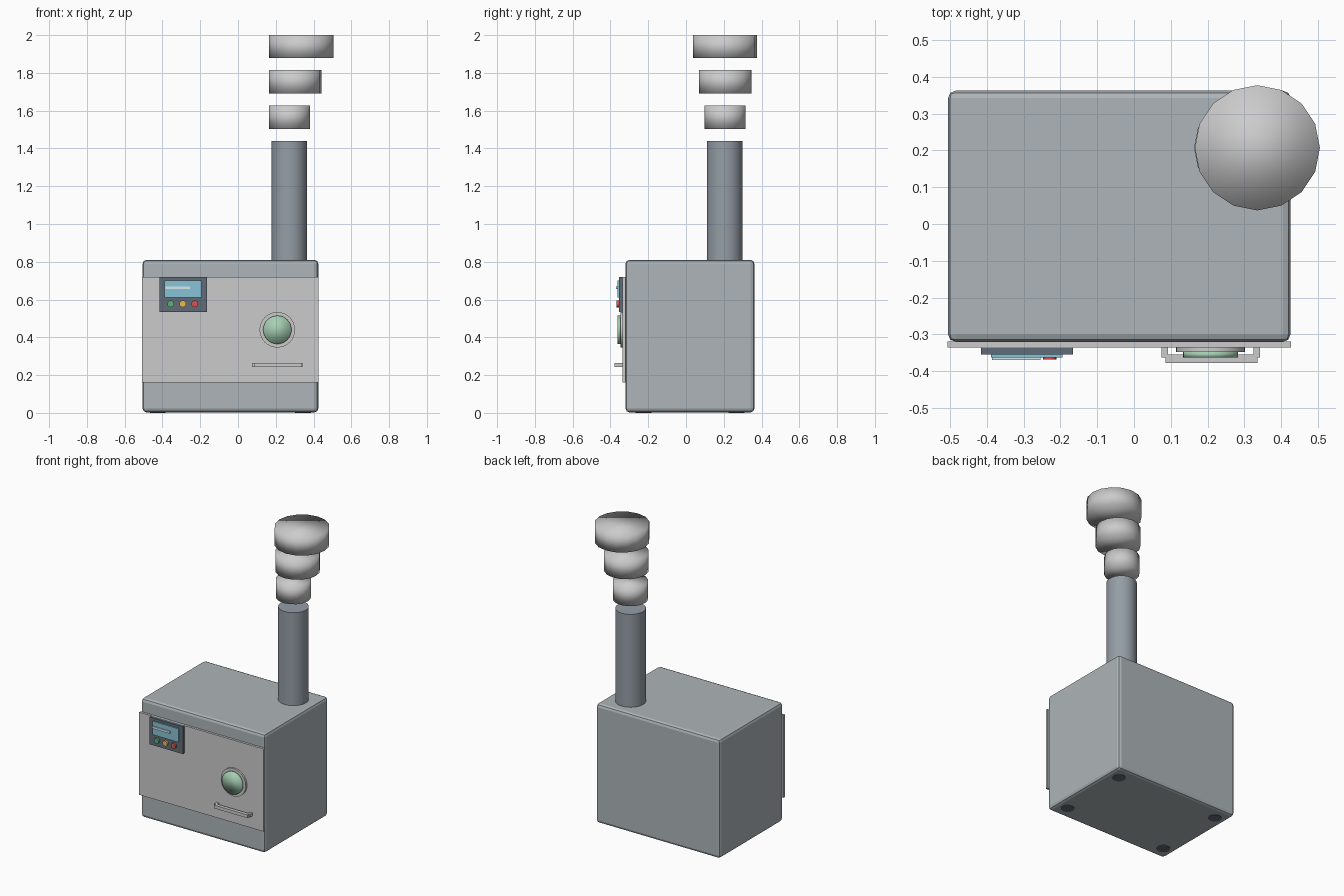
import bpy
from math import radians

if "Cube" in bpy.data.objects:
    bpy.data.objects.remove(bpy.data.objects["Cube"])


def material(name, rgb):
    m = bpy.data.materials.new(name)
    m.diffuse_color = (*rgb, 1)
    m.use_nodes = True
    m.node_tree.nodes["Principled BSDF"].inputs["Base Color"].default_value = m.diffuse_color
    return m


CASING = material("casing_grey", (0.42, 0.46, 0.48))
PIPE = material("pipe_grey", (0.30, 0.34, 0.38))
DARK = material("dark_panel", (0.12, 0.15, 0.18))
BLUE = material("screen_blue", (0.25, 0.55, 0.68))
PALE = material("pale_blue", (0.65, 0.82, 0.88))
GLASS = material("green_glass", (0.38, 0.62, 0.45))
GREEN = material("green", (0.10, 0.45, 0.20))
AMBER = material("amber", (0.85, 0.50, 0.08))
RED = material("red", (0.75, 0.08, 0.08))
LIGHT = material("smoke_grey", (0.72, 0.72, 0.72))


def box(name, x, y, z, mat=None, bevel=0, segments=2):
    """Box from (min, max) pairs on each axis."""
    spans = (x, y, z)
    bpy.ops.mesh.primitive_cube_add(size=1, location=[sum(s) / 2 for s in spans])
    ob = bpy.context.object
    ob.name = name
    ob.scale = [s[1] - s[0] for s in spans]
    bpy.ops.object.transform_apply(location=False, rotation=False, scale=True)
    if mat:
        ob.data.materials.append(mat)
    if bevel:
        mod = ob.modifiers.new("bevel", 'BEVEL')
        mod.width, mod.segments = bevel, segments
    return ob


def disc(name, centre, radius, span, axis='Z', mat=None, sides=32, full_smooth=False):
    """Cylinder along Z or Y, span is (min, max) along that axis."""
    mid = sum(span) / 2
    if axis == 'Z':
        loc, rot = (centre[0], centre[1], mid), (0, 0, 0)
    else:
        loc, rot = (centre[0], mid, centre[1]), (radians(90), 0, 0)
    bpy.ops.mesh.primitive_cylinder_add(vertices=sides, radius=radius,
                                        depth=span[1] - span[0], location=loc, rotation=rot)
    ob = bpy.context.object
    ob.name = name
    if mat:
        ob.data.materials.append(mat)
    if full_smooth:
        bpy.ops.object.shade_smooth()
    else:
        bpy.ops.object.shade_smooth_by_angle(angle=radians(35))
    return ob


# Casing, front door and feet
box("casing", (-0.505, 0.425), (-0.32, 0.362), (0.003, 0.81), CASING, bevel=0.02)
box("front_door", (-0.507, 0.427), (-0.335, -0.319), (0.16, 0.72))
for x, side in ((-0.425, "left"), (0.345, "right")):
    for y, end in ((-0.225, "front"), (0.267, "back")):
        disc(f"foot_{end}_{side}", (x, y), 0.042, (0, 0.04), mat=DARK, sides=16)

# Control panel
box("control_panel", (-0.415, -0.165), (-0.355, -0.333), (0.535, 0.72), DARK)
box("screen", (-0.388, -0.194), (-0.363, -0.353), (0.61, 0.702), BLUE)
box("screen_line", (-0.385, -0.254), (-0.37, -0.361), (0.655, 0.67), PALE)
for name, x, mat in (("green", -0.356, GREEN), ("amber", -0.292, AMBER), ("red", -0.229, RED)):
    disc(f"{name}_button", (x, 0.577), 0.018, (-0.368, -0.353), 'Y', mat, sides=16)

# Round window
disc("window_ring", (0.208, 0.44), 0.094, (-0.348, -0.333), 'Y', LIGHT)
disc("window_glass", (0.208, 0.44), 0.075, (-0.363, -0.346), 'Y', GLASS, full_smooth=True)

# Door handle
box("handle_bar", (0.085, 0.335), (-0.378, -0.355), (0.243, 0.265))
for x, side in ((0.075, "left"), (0.325, "right")):
    box(f"handle_post_{side}", (x, x + 0.017), (-0.378 + 0.016, -0.333), (0.243, 0.265))

# Chimney pipe and floating smoke puffs
disc("chimney", (0.272, 0.205), 0.094, (0.79, 1.44), mat=PIPE)
puffs = ((0.272, 0.109, 1.503, 1.628), (0.302, 0.139, 1.691, 1.816), (0.335, 0.17, 1.878, 2.0))
for i, (x, r, low, high) in enumerate(puffs):
    disc(f"smoke_puff_{i + 1}", (x, 0.207), r, (low, high), mat=LIGHT, sides=16, full_smooth=True)
